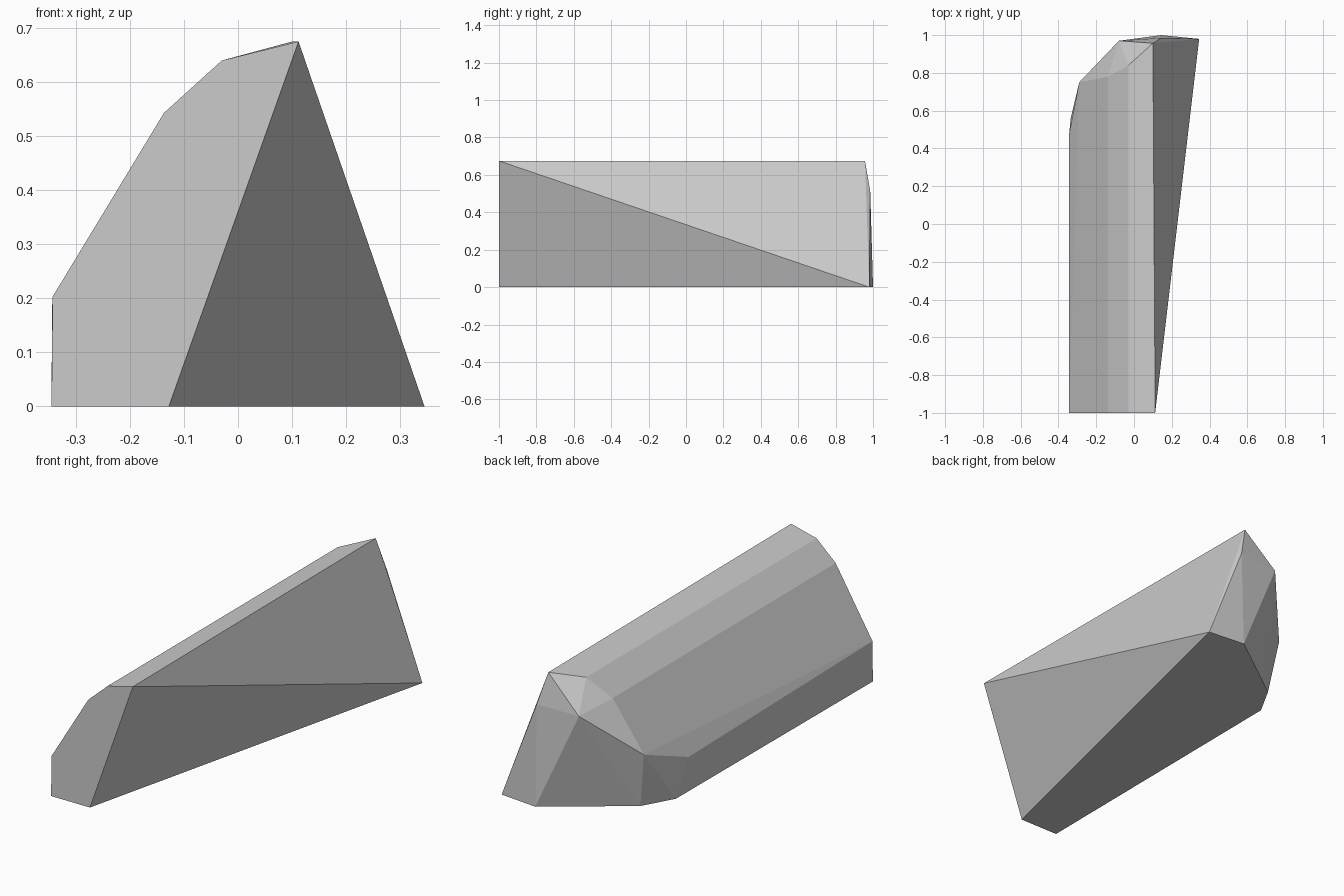
import bpy
import bmesh

cube = bpy.data.objects.get("Cube")
if cube:
    bpy.data.objects.remove(cube, do_unlink=True)

# One flat stone colour
stone = bpy.data.materials.new("light_grey")
stone.use_nodes = True
grey = (0.6, 0.6, 0.6, 1)
stone.diffuse_color = grey
stone.node_tree.nodes["Principled BSDF"].inputs["Base Color"].default_value = grey

# Front end: flat profile (x, z) at the front plane
front_profile = [(-0.345, 0), (-0.343, 0.203), (-0.137, 0.543),
                 (-0.03, 0.64), (0.112, 0.675), (-0.128, 0)]
points = [(x, -1, z) for x, z in front_profile]

# Rounded side: the profile carried back to the bevelled shoulder
points += [(-0.344, 0.47, 0.18), (-0.137, 0.78, 0.54),
           (-0.03, 0.84, 0.64), (0.1, 0.957, 0.675)]

# Chamfered back end
points += [(-0.29, 0.75, 0.283), (-0.08, 0.97, 0.505), (0.145, 0.985, 0.513)]

# Back part of the flat base
points += [(-0.335, 0.56, 0), (-0.247, 0.717, 0), (0.143, 1, 0), (0.345, 0.98, 0)]

# Skin the corners with flat facets
bm = bmesh.new()
for p in points:
    bm.verts.new(p)
bmesh.ops.convex_hull(bm, input=bm.verts)
bmesh.ops.dissolve_limit(bm, angle_limit=0.002, verts=bm.verts, edges=bm.edges)
bmesh.ops.recalc_face_normals(bm, faces=bm.faces)

mesh = bpy.data.meshes.new("stone_shard")
bm.to_mesh(mesh)
bm.free()
mesh.materials.append(stone)
shard = bpy.data.objects.new("stone_shard", mesh)
bpy.context.collection.objects.link(shard)
